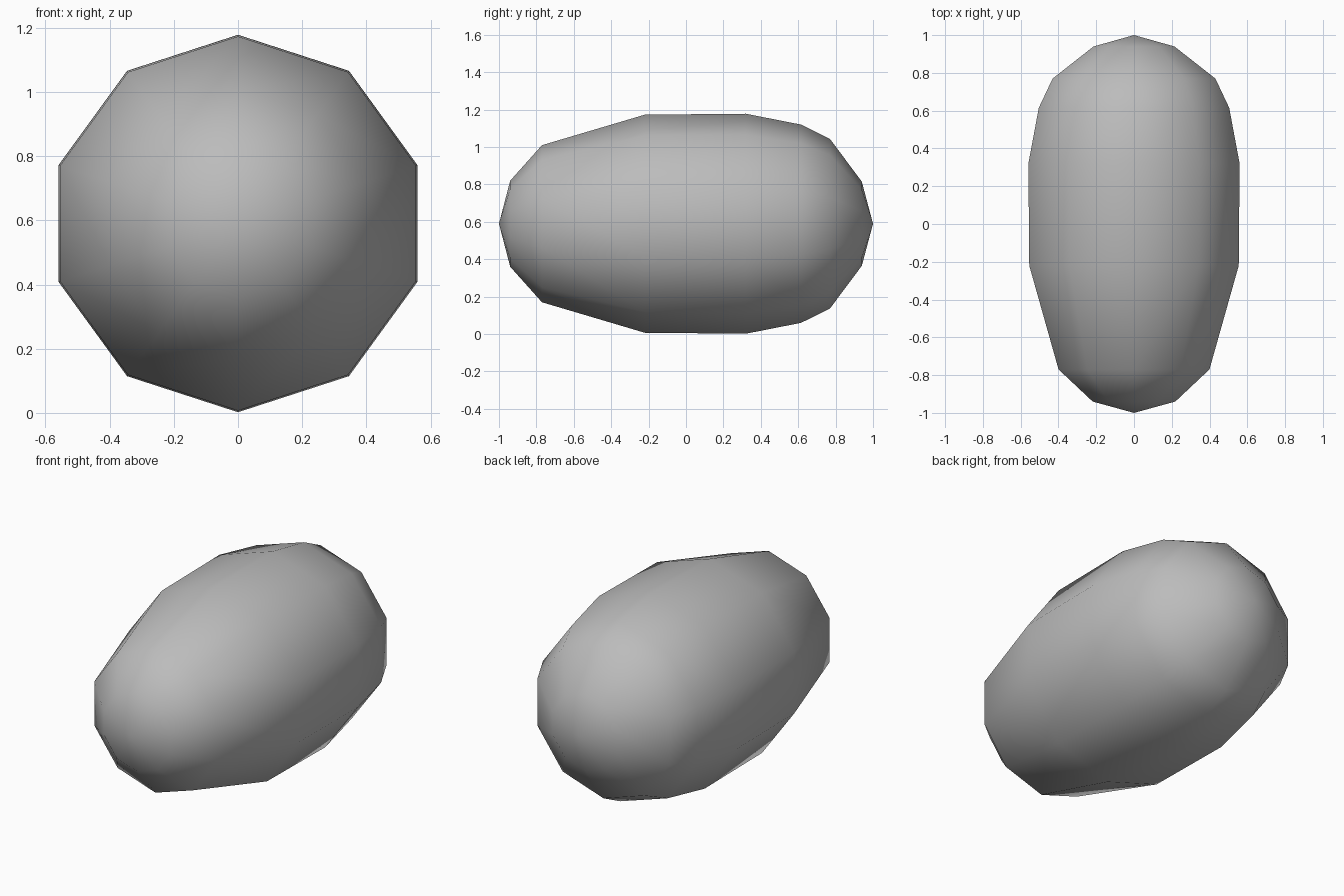
import bpy
import bmesh
from math import sin, cos, tau

cube = bpy.data.objects.get("Cube")
if cube:
    bpy.data.objects.remove(cube, do_unlink=True)

SIDES = 10
CENTRE_Z = 0.59

# Rings from front to back: (y, radius)
RINGS = [(-0.94, 0.23), (-0.77, 0.42), (-0.22, 0.583), (0.32, 0.588),
         (0.615, 0.53), (0.77, 0.453), (0.94, 0.225)]

grey = bpy.data.materials.new("stone grey")
grey.use_nodes = True
colour = (0.5, 0.5, 0.5, 1)
grey.diffuse_color = colour
grey.node_tree.nodes["Principled BSDF"].inputs["Base Color"].default_value = colour

# Pebble body: ten-sided rings joined along y, closed by a point at each end
bm = bmesh.new()
rings = [[bm.verts.new((r * sin(tau * i / SIDES), y, CENTRE_Z + r * cos(tau * i / SIDES)))
          for i in range(SIDES)] for y, r in RINGS]
front_tip = bm.verts.new((0, -1, CENTRE_Z))
back_tip = bm.verts.new((0, 1, CENTRE_Z))
for i in range(SIDES):
    j = (i + 1) % SIDES
    bm.faces.new((front_tip, rings[0][i], rings[0][j]))
    bm.faces.new((back_tip, rings[-1][j], rings[-1][i]))
    for a, b in zip(rings, rings[1:]):
        bm.faces.new((a[i], b[i], b[j], a[j]))
bmesh.ops.recalc_face_normals(bm, faces=bm.faces)
for face in bm.faces:
    face.smooth = True

mesh = bpy.data.meshes.new("pebble_body")
bm.to_mesh(mesh)
bm.free()
mesh.materials.append(grey)
body = bpy.data.objects.new("pebble_body", mesh)
bpy.context.collection.objects.link(body)
